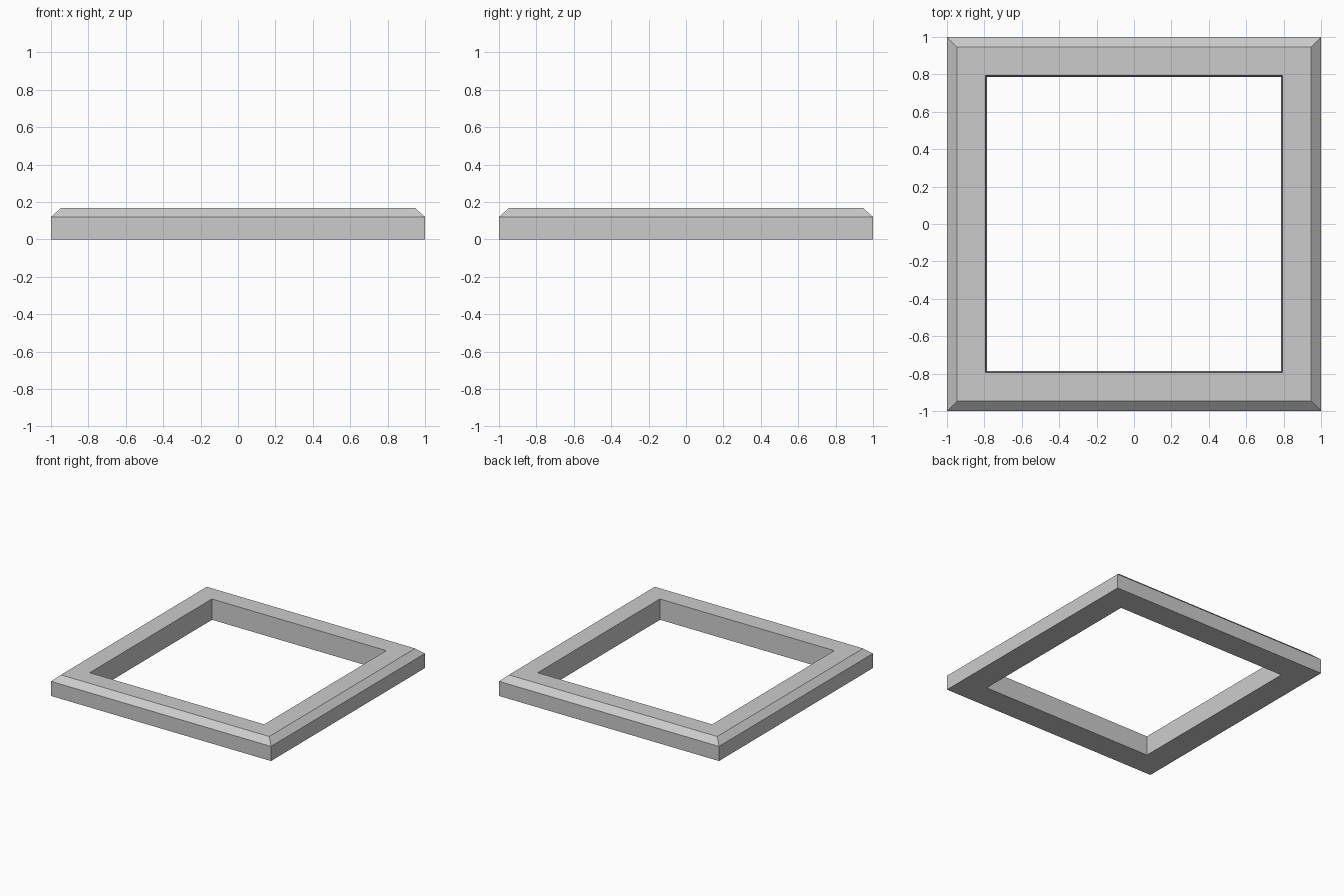
import bpy
import bmesh

if "Cube" in bpy.data.objects:
    bpy.data.objects.remove(bpy.data.objects["Cube"])

# Frame cross-section: (half-width, height), swept round a square
profile = [(1.0, 0.0), (1.0, 0.12), (0.947, 0.167), (0.793, 0.167), (0.787, 0.0)]
corners = [(-1, -1), (1, -1), (1, 1), (-1, 1)]

bm = bmesh.new()
rings = [[bm.verts.new((x * r, y * r, z)) for x, y in corners] for r, z in profile]
for i, ring in enumerate(rings):
    above = rings[(i + 1) % len(rings)]
    for j in range(4):
        k = (j + 1) % 4
        bm.faces.new((ring[j], ring[k], above[k], above[j]))
bmesh.ops.recalc_face_normals(bm, faces=bm.faces)

# Square frame with a bevelled outer top edge
mesh = bpy.data.meshes.new("square_frame")
bm.to_mesh(mesh)
bm.free()
bpy.context.collection.objects.link(bpy.data.objects.new("square_frame", mesh))
